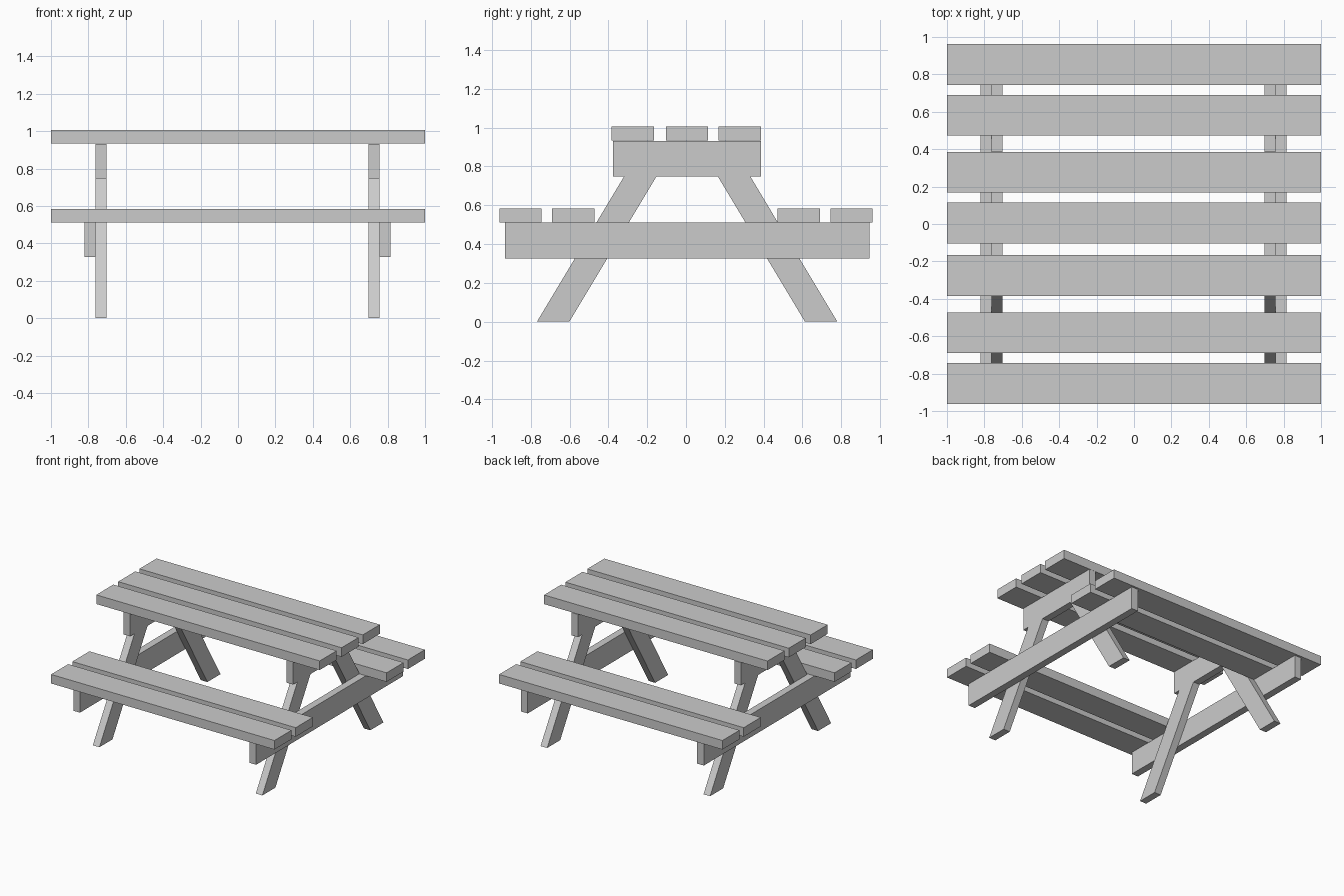
import bpy, bmesh

if "Cube" in bpy.data.objects:
    bpy.data.objects.remove(bpy.data.objects["Cube"])

FRAME_X, FRAME_Y = -0.003, 0.006   # frames sit very slightly off centre


def prism(name, profile, x0, x1):
    """Extrude a (y, z) profile from x0 to x1."""
    bm = bmesh.new()
    face = bm.faces.new([bm.verts.new((x0, y, z)) for y, z in profile])
    ext = bmesh.ops.extrude_face_region(bm, geom=[face])
    verts = [v for v in ext["geom"] if isinstance(v, bmesh.types.BMVert)]
    bmesh.ops.translate(bm, verts=verts, vec=(x1 - x0, 0, 0))
    bmesh.ops.recalc_face_normals(bm, faces=bm.faces)
    mesh = bpy.data.meshes.new(name)
    bm.to_mesh(mesh)
    bm.free()
    obj = bpy.data.objects.new(name, mesh)
    bpy.context.collection.objects.link(obj)
    return obj


def rect(y0, y1, z0, z1):
    return [(y0, z0), (y1, z0), (y1, z1), (y0, z1)]


def plank(name, y, z0, z1):
    prism(name, rect(y - 0.109, y + 0.109, z0, z1), -1, 1)


# Table top planks
for i, y in enumerate((-0.275, 0.005, 0.277)):
    plank(f"table_plank_{i + 1}", y, 0.933, 1.007)

# Two seat planks on each side
for label, s in (("front", -1), ("back", 1)):
    plank(f"{label}_seat_inner_plank", s * 0.581, 0.511, 0.584)
    plank(f"{label}_seat_outer_plank", s * 0.853, 0.511, 0.584)

# End frames: top beam, seat beam and two splayed legs
for side, sx in (("left", -1), ("right", 1)):
    inner, mid, outer = (FRAME_X + sx * x for x in (0.70, 0.759, 0.818))
    prism(f"{side}_top_beam", rect(FRAME_Y - 0.381, FRAME_Y + 0.381, 0.747, 0.931), inner, mid)
    prism(f"{side}_seat_beam", rect(FRAME_Y - 0.939, FRAME_Y + 0.939, 0.327, 0.511), mid, outer)
    for label, sy in (("front", -1), ("back", 1)):
        leg = [(0.607, 0), (0.774, 0), (0.326, 0.747), (0.159, 0.747)]
        prism(f"{side}_{label}_leg", [(FRAME_Y + sy * y, z) for y, z in leg], inner, mid)
